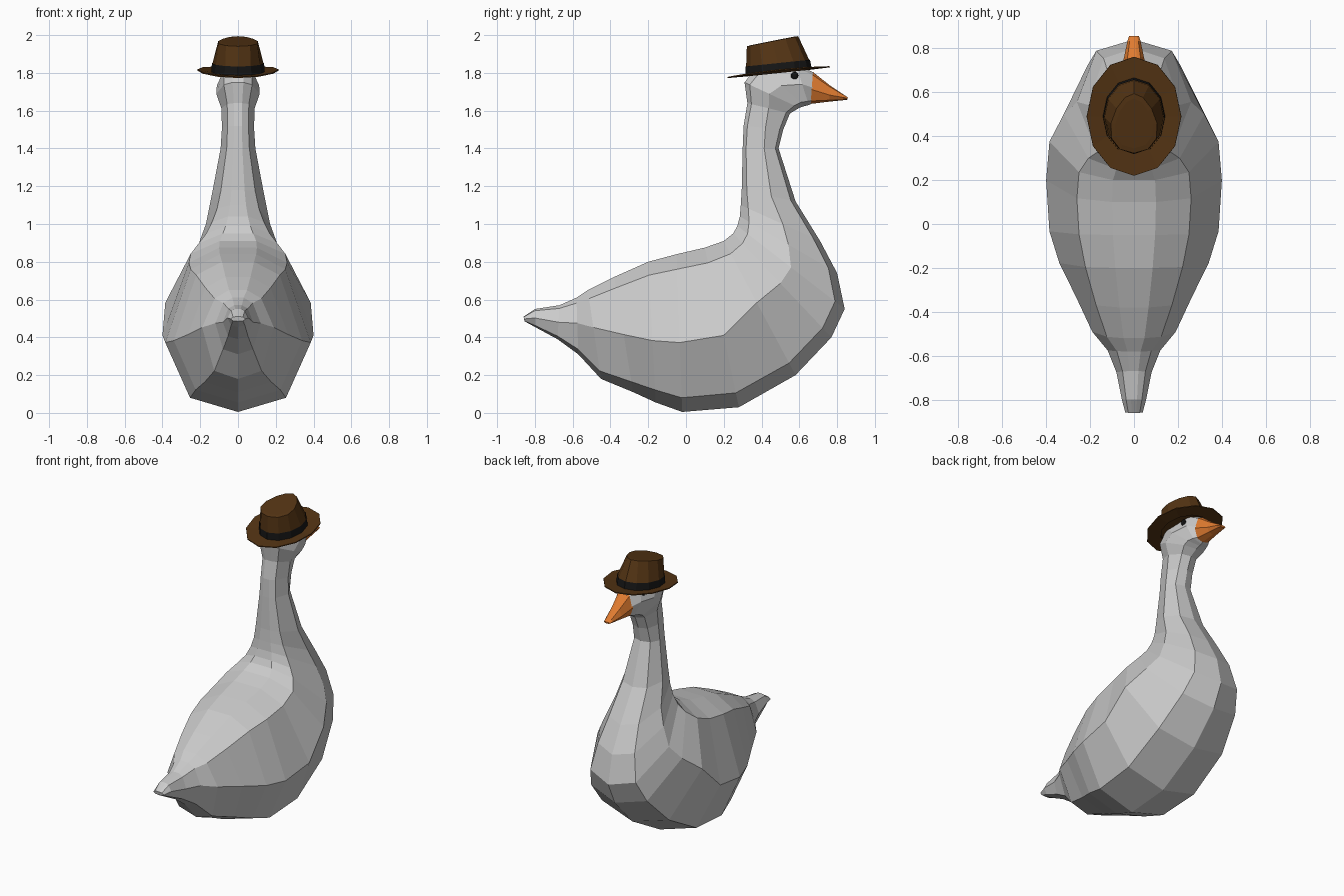
import bpy, bmesh, math
from mathutils import Matrix, Vector

if "Cube" in bpy.data.objects:
    bpy.data.objects.remove(bpy.data.objects["Cube"])


def material(name, colour):
    m = bpy.data.materials.new(name)
    m.diffuse_color = (*colour, 1)
    m.use_nodes = True
    m.node_tree.nodes["Principled BSDF"].inputs["Base Color"].default_value = m.diffuse_color
    return m


brown = material("brown", (0.09, 0.035, 0.007))
black = material("black", (0.008, 0.008, 0.008))
orange = material("orange", (0.75, 0.2, 0.03))


def loft(name, loops, mat=None, caps=True):
    """Skin a row of closed point loops with flat quads."""
    bm = bmesh.new()
    rows = [[bm.verts.new(p) for p in loop] for loop in loops]
    n = len(rows[0])
    for a, b in zip(rows, rows[1:]):
        for i in range(n):
            j = (i + 1) % n
            bm.faces.new((a[i], a[j], b[j], b[i]))
    if caps:
        bm.faces.new(rows[0])
        bm.faces.new(rows[-1])
    bmesh.ops.recalc_face_normals(bm, faces=bm.faces)
    me = bpy.data.meshes.new(name)
    bm.to_mesh(me)
    bm.free()
    ob = bpy.data.objects.new(name, me)
    bpy.context.collection.objects.link(ob)
    if mat:
        me.materials.append(mat)
    return ob


def section(back, front, w, mid, half=((0, .25), (.095, .65), (None, 1), (.91, .66), (1, 0))):
    """Mirrored cross-section between a back point and a front point (y, z)."""
    b, f = Vector((0, *back)), Vector((0, *front))
    pts = []
    for t, k in half:
        p = b.lerp(f, mid if t is None else t)
        p.x = k * w
        pts.append(p)
    return pts + [Vector((-p.x, p.y, p.z)) for p in reversed(pts[:-1])]


# Body, neck and head: back point, front point, half width, position of widest line
rings = [
    ((-.86, .51), (-.855, .485), .04, .5),
    ((-.80, .55), (-.80, .455), .055, .5),
    ((-.67, .57), (-.68, .39), .08, .5),
    ((-.58, .61), (-.57, .31), .12, .45),
    ((-.52, .65), (-.45, .18), .19, .42),
    ((-.38, .72), (-.28, .11), .265, .5),
    ((-.20, .80), (-.16, .055), .34, .56),
    ((-.05, .84), (-.02, .005), .385, .56),
    ((.10, .875), (.28, .03), .40, .55),
    ((.20, .91), (.58, .20), .385, .46),
    ((.25, .95), (.77, .40), .32, .48),
    ((.272, .99), (.84, .55), .26, .5),
    ((.285, 1.04), (.80, .74), .21, .5),
    ((.29, 1.10), (.71, .91), .17, .53),
    ((.295, 1.18), (.58, 1.12), .14, .55),
    ((.30, 1.40), (.49, 1.40), .092, .6),
    ((.305, 1.52), (.515, 1.50), .085, .55),
    ((.325, 1.64), (.55, 1.585), .088, .5),
    ((.31, 1.75), (.60, 1.615), .115, .45),
    ((.38, 1.84), (.63, 1.625), .112, .5),
    ((.58, 1.85), (.65, 1.63), .092, .5),
    ((.68, 1.80), (.67, 1.64), .06, .5),
]
loft("goose_body", [section(*r) for r in rings])

# Beak
beak = [((.672, 1.805), (.66, 1.636), .066, .55),
        ((.76, 1.735), (.76, 1.648), .045, .6),
        ((.835, 1.685), (.83, 1.655), .03, .5),
        ((.857, 1.67), (.855, 1.658), .022, .5)]
loft("beak", [section(*r) for r in beak], orange)

# Eyes
for side, label in ((1, "right"), (-1, "left")):
    bpy.ops.mesh.primitive_uv_sphere_add(segments=8, ring_count=6, radius=.02,
                                         location=(side * .081, .575, 1.785))
    eye = bpy.context.object
    eye.name = label + "_eye"
    eye.scale.x = .6
    eye.data.materials.append(black)

# Hat, tilted up toward the beak
tilt = Matrix.Translation((0, .49, 1.807)) @ Matrix.Rotation(math.radians(6), 4, 'X')


def oval(rx, ry, z, n=12, cy=0, slope=0, taper=0, curl=0):
    pts = []
    for i in range(n):
        a = 2 * math.pi * i / n
        c, s = math.cos(a), math.sin(a)
        pts.append(tilt @ Vector((rx * c * (1 - taper * s), cy + ry * s,
                                  z + slope * ry * s + curl * c * c)))
    return pts


brim = loft("hat_brim", [oval(.215, .272, .0, curl=.012), oval(.135, .172, -.002)],
            brown, caps=False)
brim.modifiers.new("thickness", 'SOLIDIFY').thickness = .006
loft("hat_band", [oval(.142, .177, -.004), oval(.138, .172, .045)], black, caps=False)
loft("hat_crown", [oval(.136, .17, .0), oval(.135, .168, .044),
                   oval(.105, .138, .163, cy=-.015, slope=.09, taper=.25),
                   oval(.085, .115, .165, cy=-.015, slope=.09, taper=.25)], brown)
